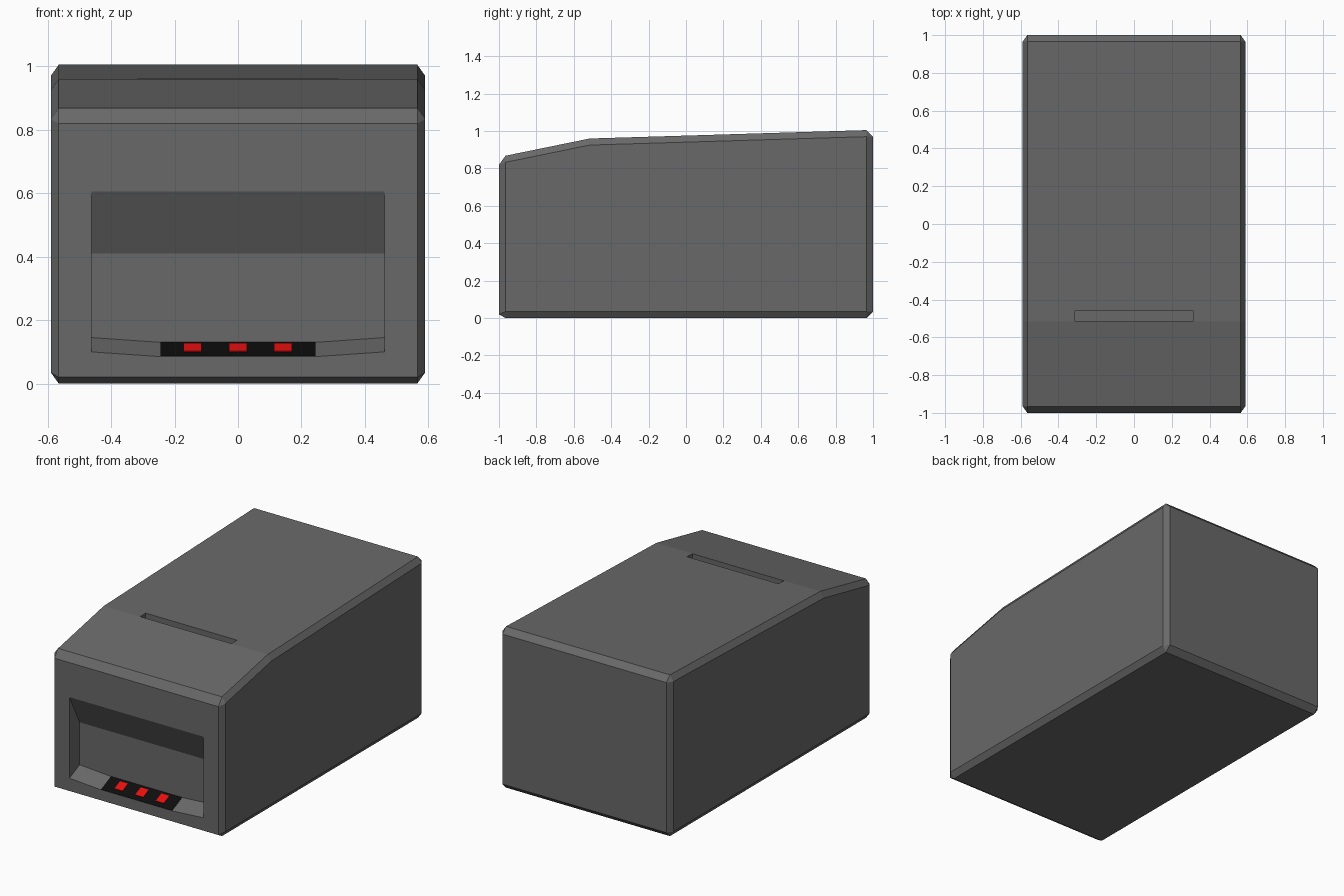
import bpy, bmesh, math
from mathutils import Vector

if "Cube" in bpy.data.objects:
    bpy.data.objects.remove(bpy.data.objects["Cube"])


def material(name, rgb):
    m = bpy.data.materials.new(name)
    m.diffuse_color = (*rgb, 1)
    m.use_nodes = True
    m.node_tree.nodes["Principled BSDF"].inputs["Base Color"].default_value = m.diffuse_color
    return m


grey = material("dark grey casing", (0.14, 0.14, 0.14))
black = material("black panel", (0.004, 0.004, 0.004))
red = material("red button", (0.8, 0.005, 0.005))


def hull(name, points, mat):
    """Convex solid around the points, with flat regions merged."""
    bm = bmesh.new()
    for p in points:
        bm.verts.new(p)
    bmesh.ops.convex_hull(bm, input=bm.verts[:])
    bmesh.ops.dissolve_limit(bm, angle_limit=math.radians(0.5),
                             verts=bm.verts[:], edges=bm.edges[:])
    bmesh.ops.recalc_face_normals(bm, faces=bm.faces[:])
    me = bpy.data.meshes.new(name)
    bm.to_mesh(me)
    bm.free()
    me.materials.append(mat)
    ob = bpy.data.objects.new(name, me)
    bpy.context.collection.objects.link(ob)
    return ob


def mirrored(x, profile):
    return [(s * x, y, z) for s in (-1, 1) for y, z in profile]


# Casing: full side profile, plus a smaller one outside it for the chamfers
profile = [(-1, 0.02), (-0.965, 0), (0.965, 0), (1, 0.035), (1, 0.97),
           (0.965, 1.005), (-0.515, 0.96), (-0.965, 0.868), (-1, 0.82)]
side = [(-0.965, 0.035), (0.965, 0.035), (0.965, 0.97),
        (-0.515, 0.925), (-0.965, 0.833)]
casing = hull("casing", mirrored(0.565, profile) + mirrored(0.59, side), grey)

# Front recess with sloping roof and floor, extended past the front face
recess = hull("recess_cutter",
              mirrored(0.462, [(-1.1, 0.80), (-0.9, 0.41), (-1.1, 0.055), (-0.9, 0.145)])
              + mirrored(0.245, [(-1.1, 0.04), (-0.9, 0.13)]), grey)

# Narrow slot in the top
slot = hull("slot_cutter",
            mirrored(0.315, [(-0.513, 0.92), (-0.46, 0.92), (-0.513, 1.1), (-0.46, 1.1)]), grey)

bpy.context.view_layer.objects.active = casing
for cutter in (recess, slot):
    cutter.hide_render = True
    mod = casing.modifiers.new(cutter.name, 'BOOLEAN')
    mod.operation = 'DIFFERENCE'
    mod.solver = 'EXACT'
    mod.object = cutter
    bpy.ops.object.modifier_apply(modifier=mod.name)
    bpy.data.objects.remove(cutter)

# Thin plates lying on the sloping recess floor
normal = Vector((0, -0.45, 1)).normalized()


def plate(name, x, half, t0, t1, height, mat):
    pts = [Vector((x + s * half, -1 + t, 0.085 + 0.45 * t)) + normal * h
           for s in (-1, 1) for t in (t0, t1) for h in (-0.002, height)]
    return hull(name, pts, mat)


plate("control_panel", 0, 0.245, 0.001, 0.0995, 0.002, black)
for i, x in enumerate((-0.143, 0, 0.142)):
    plate(f"button_{i + 1}", x, 0.028, 0.029, 0.084, 0.005, red)
